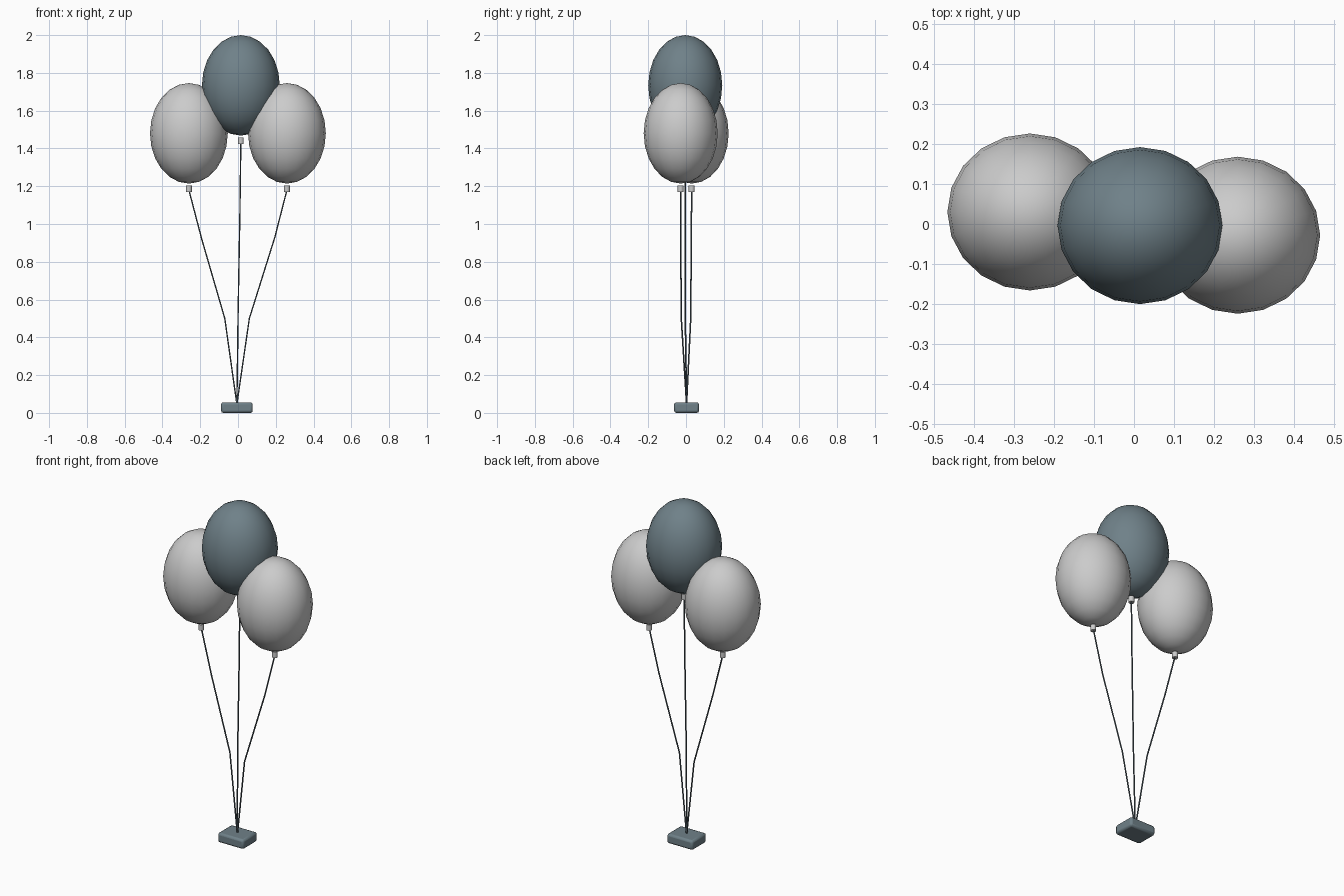
import bpy
from math import radians
from mathutils import Vector

if "Cube" in bpy.data.objects:
    bpy.data.objects.remove(bpy.data.objects["Cube"])

slate = bpy.data.materials.new("slate")
slate.diffuse_color = (0.16, 0.22, 0.25, 1)
slate.use_nodes = True
slate.node_tree.nodes["Principled BSDF"].inputs["Base Color"].default_value = slate.diffuse_color
dark = bpy.data.materials.new("dark_string")
dark.diffuse_color = (0.08, 0.11, 0.13, 1)
dark.use_nodes = True
dark.node_tree.nodes["Principled BSDF"].inputs["Base Color"].default_value = dark.diffuse_color


def finish(name, mat=None, angle=40):
    ob = bpy.context.object
    ob.name = name
    bpy.ops.object.transform_apply(location=False, rotation=False, scale=True)
    bpy.ops.object.shade_smooth_by_angle(angle=radians(angle))
    if mat:
        ob.data.materials.append(mat)
    return ob


def string(name, points):
    # thin tube following a bent path
    cu = bpy.data.curves.new(name, 'CURVE')
    cu.dimensions = '3D'
    cu.bevel_depth = 0.004
    cu.bevel_resolution = 1
    cu.use_fill_caps = True
    sp = cu.splines.new('POLY')
    sp.points.add(len(points) - 1)
    for p, co in zip(sp.points, points):
        p.co = (*co, 1)
    cu.materials.append(dark)
    bpy.context.collection.objects.link(bpy.data.objects.new(name, cu))


def balloon(name, centre, bends, mat=None):
    x, y, z = centre
    # balloon body
    bpy.ops.mesh.primitive_uv_sphere_add(segments=20, ring_count=12, radius=1, location=centre)
    bpy.context.object.scale = (0.206, 0.196, 0.266)
    finish(name + "_balloon", mat)
    # tied knot under the balloon
    bpy.ops.mesh.primitive_cylinder_add(vertices=10, radius=0.016, depth=0.034,
                                        location=(x, y, z - 0.294))
    finish(name + "_knot")
    # string down to the weight
    string(name + "_string", [(x, y, z - 0.3)] + bends + [(-0.006, 0.003, 0.045)])


balloon("left", (-0.26, 0.03, 1.48), [(-0.192, 0.028, 0.92), (-0.07, 0.025, 0.5)])
balloon("right", (0.259, -0.028, 1.48), [(0.195, -0.028, 0.93), (0.06, -0.025, 0.5)])
balloon("middle", (0.015, -0.004, 1.734), [(0.01, -0.004, 1.05), (0.0, -0.004, 0.5)], slate)

# weight: bevelled block
bpy.ops.mesh.primitive_cube_add(size=1, location=(-0.006, 0.003, 0.028))
bpy.context.object.scale = (0.168, 0.132, 0.056)
weight = finish("weight", slate, 30)
bevel = weight.modifiers.new("bevel", 'BEVEL')
bevel.width = 0.012
bevel.segments = 2
